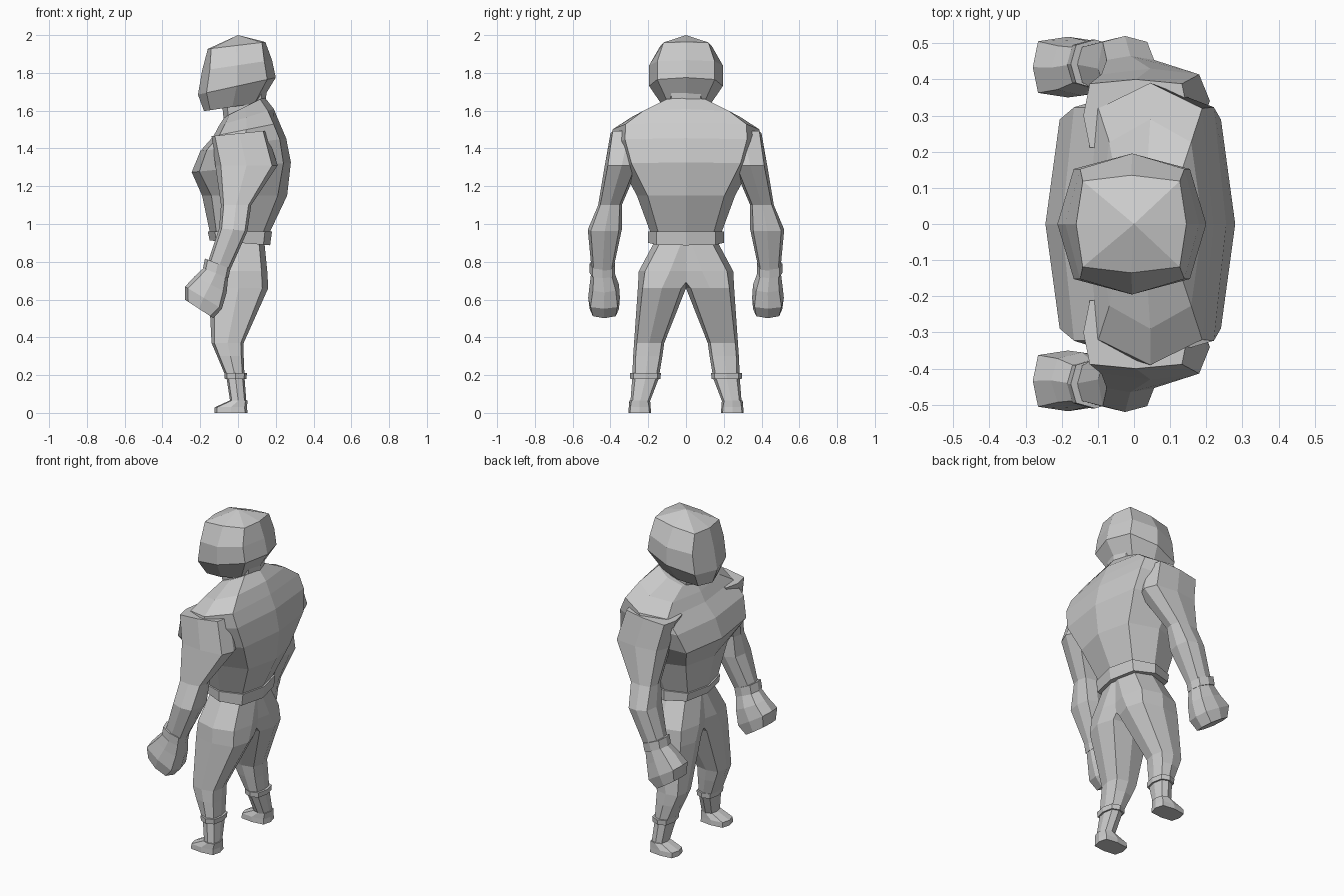
import bpy, bmesh, math

old = bpy.data.objects.get("Cube")
if old:
    bpy.data.objects.remove(old)

SIDES = 8
grey = bpy.data.materials.new("plain grey")
grey.use_nodes = True
tone = (.6, .6, .6, 1)
grey.diffuse_color = tone
grey.node_tree.nodes["Principled BSDF"].inputs["Base Color"].default_value = tone


class Ring:
    """Eight-sided section; tilt is its rise per unit towards the back."""

    def __init__(self, height, front, back, inner, outer, tilt=0, fullness=.78):
        self.height, self.tilt, self.fullness = height, tilt, fullness
        self.x, self.y = (front + back) / 2, (inner + outer) / 2
        self.depth, self.width = (back - front) / 2, (outer - inner) / 2

    def grown(self, margin, lift=0, forward=0):
        """A wider copy, used for bands that wrap around a part."""
        return Ring(self.height + lift,
                    self.x - self.depth - margin - forward,
                    self.x + self.depth + margin - forward,
                    self.y - self.width - margin,
                    self.y + self.width + margin,
                    self.tilt, self.fullness)

    def verts(self, bm):
        """Alternate axis points with corner points pushed out by fullness."""
        for i in range(SIDES):
            angle = math.tau * i / SIDES
            reach = self.fullness * math.sqrt(2) if i % 2 else 1
            dx = math.cos(angle) * reach * self.depth
            dy = math.sin(angle) * reach * self.width
            yield bm.verts.new((self.x + dx, self.y + dy, self.height + self.tilt * dx))


def middle(height, front, back, half, tilt=0, fullness=.78):
    """A ring centred on the body."""
    return Ring(height, front, back, -half, half, tilt, fullness)


def loft(name, *rings):
    """Skin a flat-shaded part over its rings and close both ends."""
    bm = bmesh.new()
    loops = [list(ring.verts(bm)) for ring in rings]
    for low, high in zip(loops, loops[1:]):
        for i in range(SIDES):
            j = (i + 1) % SIDES
            bm.faces.new((low[i], low[j], high[j], high[i]))
    bm.faces.new(loops[0])
    bm.faces.new(loops[-1])
    bmesh.ops.remove_doubles(bm, verts=bm.verts, dist=.002)
    bmesh.ops.recalc_face_normals(bm, faces=bm.faces)
    mesh = bpy.data.meshes.new(name)
    bm.to_mesh(mesh)
    bm.free()
    mesh.materials.append(grey)
    part = bpy.data.objects.new(name, mesh)
    bpy.context.collection.objects.link(part)
    return part


def pair(name, *rings):
    """Loft one limb part and mirror it to the other side of the body."""
    mirror = loft(name, *rings).modifiers.new("both sides", "MIRROR")
    mirror.use_axis = (False, True, False)
    mirror.use_mirror_merge = False


# Torso: narrow waist, deep chest, rounded sloping shoulders
hips = middle(height=.9, front=-.13, back=.15, half=.18, tilt=-.08)
waist = middle(height=.96, front=-.15, back=.17, half=.19)
ribs = middle(height=1.15, front=-.19, back=.26, half=.26)
chest = middle(height=1.3, front=-.245, back=.28, half=.34, tilt=.1, fullness=.85)
upper_chest = middle(height=1.42, front=-.2, back=.255, half=.38, tilt=.15, fullness=.85)
shoulders = middle(height=1.5, front=-.13, back=.22, half=.39, tilt=.2, fullness=.82)
yoke = middle(height=1.565, front=-.1, back=.19, half=.29, tilt=.3)
collar = middle(height=1.62, front=-.07, back=.14, half=.13, tilt=.5)
loft("torso", hips, waist, ribs, chest, upper_chest, shoulders, yoke, collar)
loft("belt", hips.grown(margin=.02), waist.grown(margin=.01))

# Neck leaning back into the head
neck_base = middle(height=1.54, front=-.07, back=.14, half=.09, tilt=.4)
loft("neck", neck_base, neck_base.grown(margin=.02, lift=.2))

# Head: narrow jaw, broad temples, pillow-shaped crown
jaw = middle(height=1.62, front=-.18, back=.12, half=.12, tilt=.15)
cheeks = middle(height=1.73, front=-.212, back=.2, half=.195, tilt=.22)
temples = middle(height=1.84, front=-.19, back=.18, half=.195, tilt=.15)
crown = middle(height=1.945, front=-.16, back=.145, half=.135, tilt=.12, fullness=.88)
peak = middle(height=2, front=0, back=0, half=0)
loft("head", jaw, cheeks, temples, crown, peak)

# Arms hanging slightly outwards, broad behind the armpit, forearms forward
shoulder = Ring(height=1.48, front=-.14, back=.15, inner=.2, outer=.4, tilt=.1, fullness=.88)
biceps = Ring(height=1.31, front=-.12, back=.21, inner=.25, outer=.43, fullness=.82)
elbow = Ring(height=1.1, front=-.09, back=.07, inner=.34, outer=.465, fullness=.82)
forearm = Ring(height=.97, front=-.1, back=.05, inner=.34, outer=.52, tilt=-.1, fullness=.82)
wrist = Ring(height=.76, front=-.165, back=-.05, inner=.385, outer=.5, tilt=-.4)
pair("arms", shoulder, biceps, elbow, forearm, wrist)
pair("cuffs", wrist.grown(margin=.01, lift=.03),
     wrist.grown(margin=.01, lift=-.02, forward=.01))

# Fists widening to the knuckles
palm = Ring(height=.68, front=-.23, back=-.06, inner=.355, outer=.51, tilt=-.5)
knuckles = Ring(height=.61, front=-.28, back=-.085, inner=.35, outer=.518, tilt=-.6, fullness=.85)
fingers = Ring(height=.55, front=-.28, back=-.13, inner=.355, outer=.51, tilt=-.65)
pair("fists", wrist, palm, knuckles, fingers)

# Legs: full thighs, tapered and splayed shins
leg_top = Ring(height=.9, front=-.12, back=.14, inner=-.12, outer=.17)
hip = Ring(height=.75, front=-.15, back=.155, inner=-.08, outer=.25, fullness=.8)
thigh = Ring(height=.66, front=-.155, back=.16, inner=0, outer=.255, fullness=.8)
knee = Ring(height=.37, front=-.14, back=.03, inner=.115, outer=.275, fullness=.82)
calf = Ring(height=.3, front=-.11, back=.03, inner=.125, outer=.28, fullness=.82)
shin = Ring(height=.18, front=-.06, back=.035, inner=.145, outer=.285)
ankle = Ring(height=.05, front=-.04, back=.045, inner=.195, outer=.295)
pair("legs", leg_top, hip, thigh, knee, calf, shin, ankle)
pair("boot_bands", shin.grown(margin=.01), shin.grown(margin=.012, lift=.03))

# Feet: a flat sole rising to the instep
sole = Ring(height=0, front=-.125, back=.05, inner=.185, outer=.305, fullness=.85)
instep = ankle.grown(margin=.005, lift=.015)
pair("feet", sole, sole.grown(margin=-.002, lift=.03), instep)
